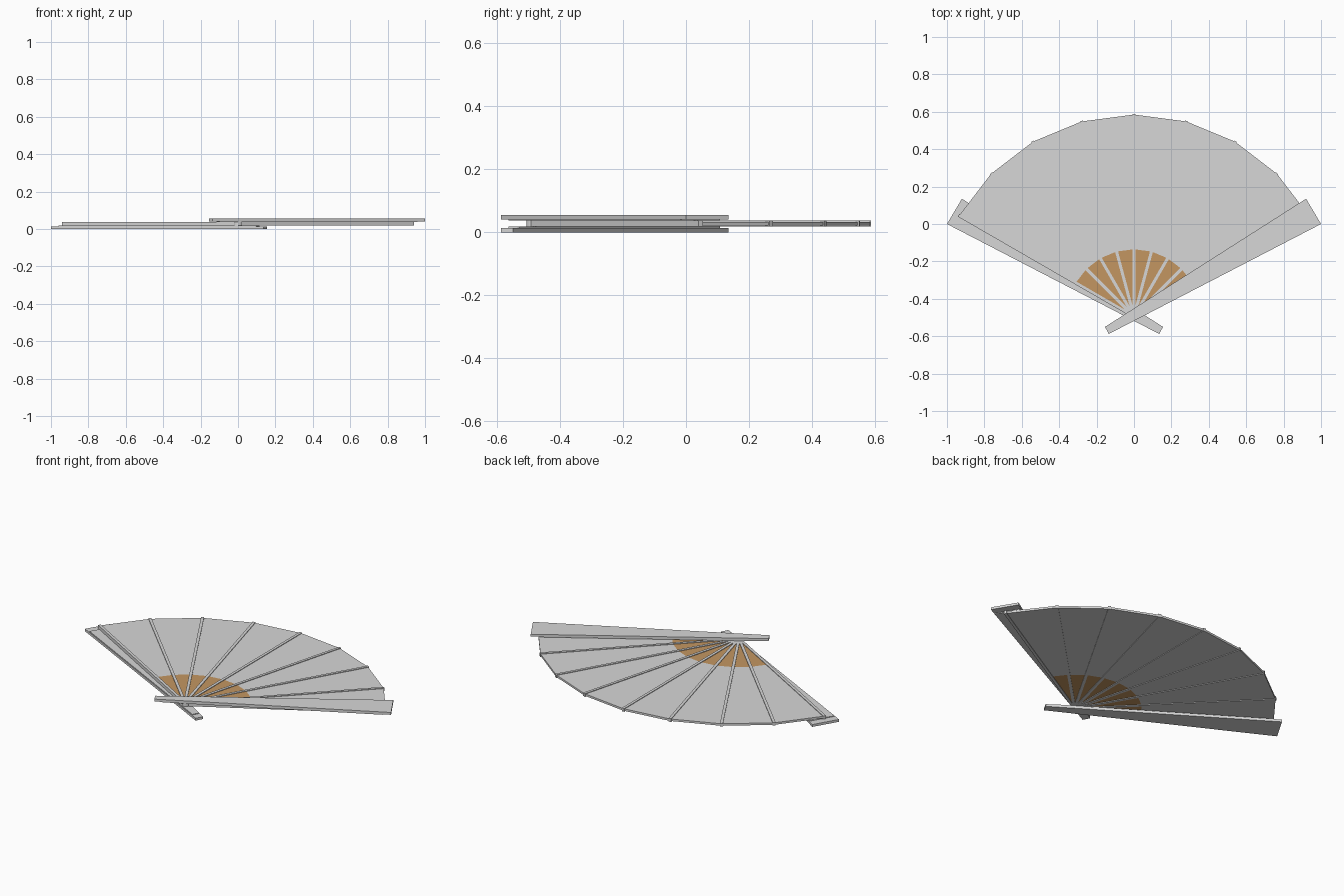
import bpy, bmesh, math
from mathutils import Vector

cube = bpy.data.objects.get("Cube")
if cube:
    bpy.data.objects.remove(cube, do_unlink=True)

PIVOT = Vector((0, -0.495))
MID = 0.0275            # middle height of the folded stack
STEP = math.radians(15)
PANELS = 8


def material(name, rgb):
    m = bpy.data.materials.new(name)
    m.use_nodes = True
    m.diffuse_color = (*rgb, 1)
    m.node_tree.nodes["Principled BSDF"].inputs["Base Color"].default_value = (*rgb, 1)
    return m


PALE = material("pale grey", (0.68, 0.68, 0.68))
BROWN = material("brown wood", (0.55, 0.305, 0.12))


def polar(radius, angle, side=0.0):
    """Point at an angle from straight back, shifted sideways."""
    s, c = math.sin(angle), math.cos(angle)
    return PIVOT + Vector((radius * s + side * c, radius * c - side * s))


def slab(name, outlines, mat):
    """Flat prisms, each given as (outline, bottom, top)."""
    bm = bmesh.new()
    for points, low, high in outlines:
        face = bm.faces.new([bm.verts.new((p[0], p[1], low)) for p in points])
        out = bmesh.ops.extrude_face_region(bm, geom=[face])
        verts = [v for v in out["geom"] if isinstance(v, bmesh.types.BMVert)]
        bmesh.ops.translate(bm, vec=(0, 0, high - low), verts=verts)
    bmesh.ops.recalc_face_normals(bm, faces=bm.faces)
    mesh = bpy.data.meshes.new(name)
    bm.to_mesh(mesh)
    bm.free()
    mesh.materials.append(mat)
    ob = bpy.data.objects.new(name, mesh)
    bpy.context.collection.objects.link(ob)
    return ob


def sector(inner, outer):
    angles = [(i - PANELS / 2) * STEP for i in range(PANELS + 1)]
    return [polar(outer, a) for a in angles] + [polar(inner, a) for a in reversed(angles)]


# Leaf and the wooden fan at its root
slab("leaf", [(sector(0.36, 1.08), MID - 0.006, MID + 0.006)], PALE)
slab("wooden_root", [(sector(0.03, 0.36), MID - 0.006, MID + 0.006)], BROWN)

# Ribs along every fold
half = 0.008
for i in range(PANELS + 1):
    a = (i - PANELS / 2) * STEP
    ends = [polar(0.015, a, -half), polar(1.083, a, -half),
            polar(1.083, a, half), polar(0.015, a, half)]
    slab(f"rib_{i + 1}", [(ends, MID - 0.0095, MID + 0.0095)], PALE)

# Guards: one above, one below turned over, each with a thinner inner strip
outer = [Vector(p) for p in ((1.0, 0.0), (0.92, 0.135), (-0.155, -0.55), (-0.135, -0.588))]
centre = sum(outer, Vector((0, 0))) / 4
inner = [centre + (p - centre) * 0.93 for p in outer]
for name, sign in (("left_guard", 1), ("right_guard", -1)):
    turn = lambda pts: [(p.x * sign, p.y) for p in pts]
    slab(name, [(turn(outer), MID + sign * 0.0135, MID + sign * 0.0275),
                (turn(inner), MID + sign * 0.0095, MID + sign * 0.0135)], PALE)

# Pivot pin hidden between the guards
bpy.ops.mesh.primitive_cylinder_add(vertices=16, radius=0.022, depth=0.03,
                                    location=(PIVOT.x, PIVOT.y + 0.01, MID))
pin = bpy.context.object
pin.name = "pivot_pin"
pin.data.materials.append(PALE)
